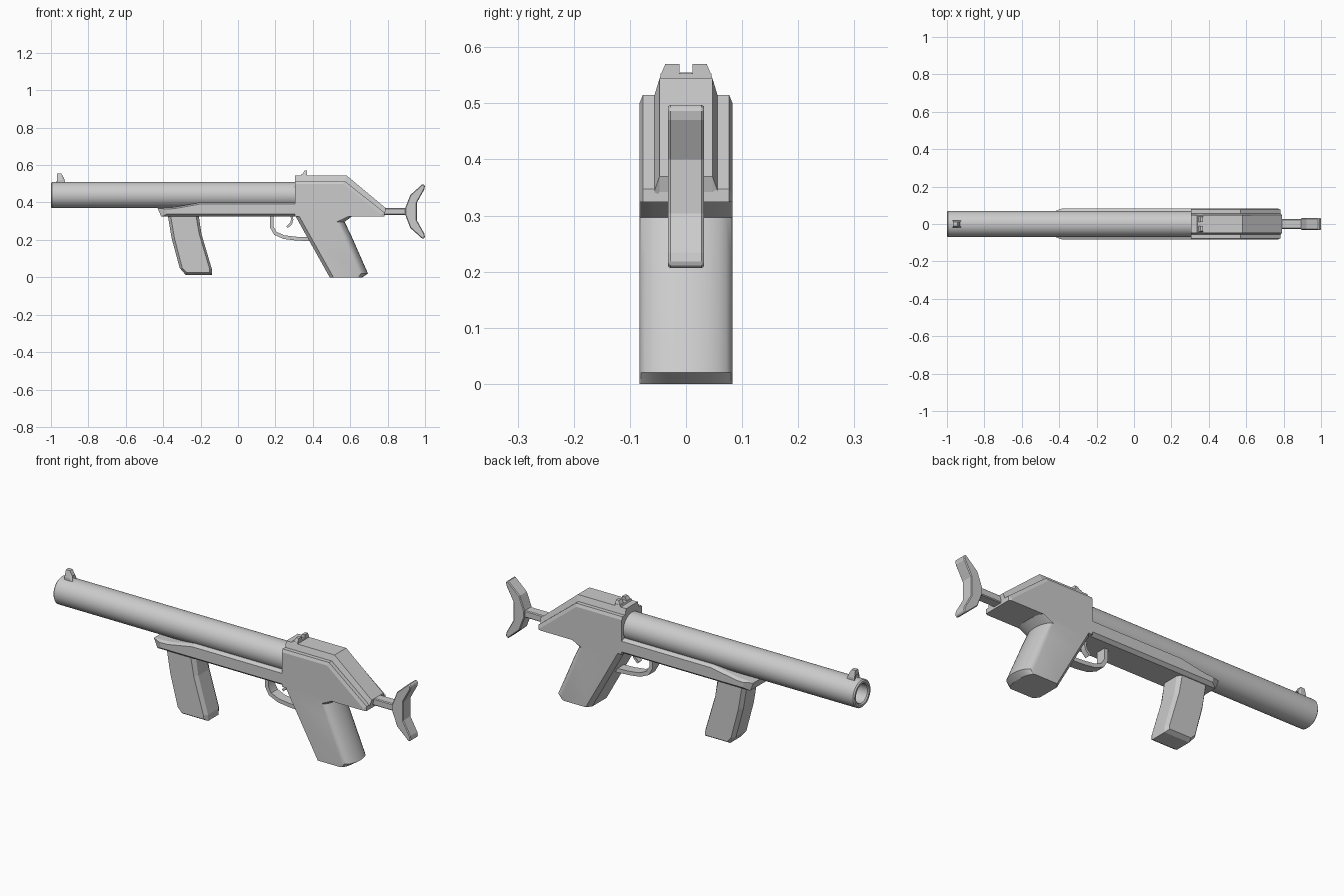
import bpy, bmesh, math

if "Cube" in bpy.data.objects:
    bpy.data.objects.remove(bpy.data.objects["Cube"])


def finish(bm, name, smooth=None, bevel=0.0):
    bmesh.ops.recalc_face_normals(bm, faces=bm.faces)
    me = bpy.data.meshes.new(name)
    bm.to_mesh(me)
    bm.free()
    ob = bpy.data.objects.new(name, me)
    bpy.context.collection.objects.link(ob)
    bpy.ops.object.select_all(action='DESELECT')
    bpy.context.view_layer.objects.active = ob
    ob.select_set(True)
    if bevel:
        m = ob.modifiers.new("bevel", 'BEVEL')
        m.width, m.segments = bevel, 1
        m.limit_method, m.angle_limit = 'ANGLE', math.radians(40)
    if smooth:
        bpy.ops.object.shade_smooth_by_angle(angle=math.radians(smooth))
    return ob


def loft(name, sections, smooth=None, bevel=0.0, closed=False):
    """Skin equal-length rings of 3D points; cap the ends unless closed."""
    bm = bmesh.new()
    rings = [[bm.verts.new(p) for p in s] for s in sections]
    n = len(rings[0])
    pairs = list(zip(rings, rings[1:])) + ([(rings[-1], rings[0])] if closed else [])
    for a, b in pairs:
        for i in range(n):
            j = (i + 1) % n
            bm.faces.new((a[i], a[j], b[j], b[i]))
    if not closed:
        bm.faces.new(rings[0])
        bm.faces.new(rings[-1])
    return finish(bm, name, smooth, bevel)


def slab(name, layers, **kw):
    """Side profiles (x, z) at growing half-widths, mirrored across y = 0."""
    full = [(-y, p) for y, p in reversed(layers)] + layers
    return loft(name, [[(x, y, z) for x, z in p] for y, p in full], **kw)


def ribbon(name, path, thick, half, **kw):
    """Strip of constant thickness following an (x, z) path."""
    left, right = [], []
    for i, (x, z) in enumerate(path):
        ax, az = path[max(i - 1, 0)]
        bx, bz = path[min(i + 1, len(path) - 1)]
        d = math.hypot(bx - ax, bz - az)
        nx, nz = -(bz - az) / d * thick / 2, (bx - ax) / d * thick / 2
        left.append((x + nx, z + nz))
        right.append((x - nx, z - nz))
    return loft(name, [[(l[0], -half, l[1]), (r[0], -half, r[1]),
                        (r[0], half, r[1]), (l[0], half, l[1])]
                       for l, r in zip(left, right)], **kw)


# Hollow barrel
def circle(x, r, n=40):
    return [(x, r * math.cos(2 * math.pi * i / n), 0.44 + r * math.sin(2 * math.pi * i / n))
            for i in range(n)]


loft("barrel", [circle(x, r) for x, r in
                [(0.32, 0.048), (0.32, 0.07), (-0.994, 0.07), (-1.0, 0.064),
                 (-1.0, 0.054), (-0.994, 0.048)]], smooth=30, closed=True)

# Front sight blade
slab("front_sight", [(0.012, [(-0.967, 0.555), (-0.947, 0.555), (-0.92, 0.5), (-0.97, 0.5)])]
     and [(0.011, [(-0.967, 0.555), (-0.945, 0.555), (-0.93, 0.53), (-0.968, 0.53)]),
          (0.02, [(-0.968, 0.52), (-0.94, 0.52), (-0.92, 0.495), (-0.97, 0.495)])])

# Rear sight: base and two tapered posts
slab("rear_sight_base", [(0.045, [(0.335, 0.54), (0.34, 0.553), (0.37, 0.553), (0.37, 0.54)])])
for side, label in ((-1, "left"), (1, "right")):
    loft("rear_sight_post_" + label,
         [[(x0, side * 0.012, z), (0.37, side * 0.012, z), (0.37, side * w, z), (x0, side * w, z)]
          for z, x0, w in [(0.542, 0.335, 0.048), (0.553, 0.345, 0.044), (0.57, 0.355, 0.037)]])

# Receiver: narrow spine inside a wider shell
slab("receiver_spine", [
    (0.047, [(0.306, 0.545), (0.58, 0.545), (0.79, 0.37), (0.78, 0.335), (0.306, 0.335)]),
    (0.056, [(0.306, 0.515), (0.574, 0.515), (0.786, 0.345), (0.78, 0.34), (0.306, 0.34)])])
slab("receiver_shell", [
    (0.077, [(0.306, 0.515), (0.57, 0.515), (0.782, 0.347), (0.782, 0.324), (0.306, 0.324)]),
    (0.083, [(0.306, 0.5), (0.562, 0.5), (0.768, 0.335), (0.768, 0.324), (0.306, 0.324)])])


# Rear grip: flat sides, chamfered front, rounded back
def grip_section(z, front, flat_end, rear, w=0.083):
    back = [(flat_end + (rear - flat_end) * math.sin(math.pi * i / 12),
             -w * math.cos(math.pi * i / 12), z) for i in range(13)]
    return back + [(front + 0.02, w, z), (front, w - 0.025, z),
                   (front, 0.025 - w, z), (front + 0.02, -w, z)]


loft("rear_grip", [grip_section(*s) for s in
                   [(0.326, 0.308, 0.59, 0.61), (0.297, 0.324, 0.53, 0.57),
                    (0.22, 0.367, 0.563, 0.607), (0.02, 0.479, 0.645, 0.695),
                    (0.0, 0.49, 0.635, 0.665)]], smooth=25)

# Handguard under the barrel
slab("handguard", [
    (0.066, [(-0.43, 0.37), (-0.34, 0.375), (-0.2, 0.4), (0.31, 0.4), (0.31, 0.324), (-0.41, 0.324)]),
    (0.083, [(-0.385, 0.365), (-0.34, 0.367), (-0.2, 0.392), (0.31, 0.392), (0.31, 0.338), (-0.38, 0.338)])])

# Forward grip
slab("front_grip", [
    (0.042, [(-0.375, 0.33), (-0.355, 0.21), (-0.312, 0.05), (-0.28, 0.013), (-0.14, 0.013),
             (-0.14, 0.045), (-0.195, 0.23), (-0.21, 0.33)]),
    (0.062, [(-0.36, 0.33), (-0.34, 0.21), (-0.298, 0.05), (-0.275, 0.026), (-0.152, 0.026),
             (-0.152, 0.045), (-0.207, 0.23), (-0.225, 0.33)])])

# Trigger guard and trigger
ribbon("trigger_guard", [(0.18, 0.335), (0.18, 0.27), (0.2, 0.235), (0.245, 0.215),
                         (0.31, 0.207), (0.4, 0.203)], 0.02, 0.026, smooth=35)
ribbon("trigger", [(0.285, 0.335), (0.29, 0.31), (0.284, 0.288), (0.262, 0.267)],
       0.012, 0.014, smooth=35)

# Stock rod and forked shoulder rest, upper half mirrored about z = 0.352
ribbon("stock_rod", [(0.77, 0.352), (0.91, 0.352)], 0.036, 0.026, bevel=0.004)
upper = [(0.894, 0.37), (0.921, 0.44), (0.988, 0.5), (1.0, 0.49), (0.996, 0.47), (0.957, 0.4)]
lower = [(x, 0.704 - z) for x, z in reversed(upper)]
slab("shoulder_rest", [(0.032, upper + lower)], bevel=0.004)
